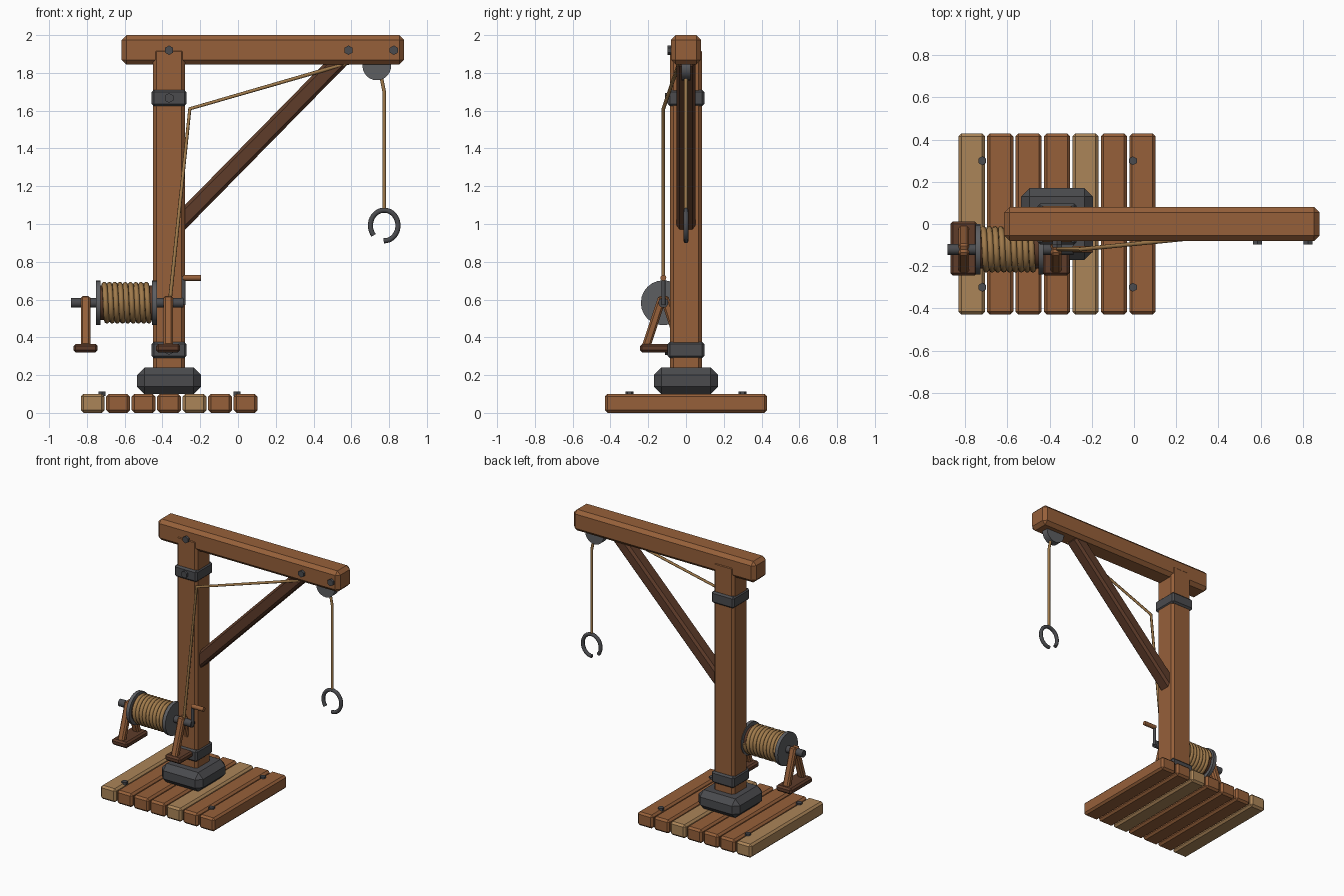
import bpy
import math
from mathutils import Vector

cube = bpy.data.objects.get("Cube")
if cube:
    bpy.data.objects.remove(cube, do_unlink=True)


def material(name, r, g, b):
    m = bpy.data.materials.new(name)
    m.use_nodes = True
    m.diffuse_color = (r, g, b, 1)
    m.node_tree.nodes["Principled BSDF"].inputs["Base Color"].default_value = (r, g, b, 1)
    return m


WOOD = material("brown wood", 0.305, 0.117, 0.042)
PALE = material("pale wood", 0.41, 0.235, 0.098)
DARK = material("dark wood", 0.112, 0.045, 0.023)
IRON = material("dark iron", 0.069, 0.07, 0.076)
STEEL = material("worn steel", 0.11, 0.112, 0.12)
ROPE = material("rope", 0.352, 0.195, 0.07)


def finish(ob, name, mat):
    ob.name = name
    ob.data.materials.append(mat)
    return ob


def box(name, centre, size, mat, bevel=0.015):
    bpy.ops.mesh.primitive_cube_add(size=1, location=centre)
    ob = bpy.context.object
    ob.scale = size
    bpy.ops.object.transform_apply(location=False, rotation=False)
    mod = ob.modifiers.new("chamfer", "BEVEL")
    mod.width = bevel
    mod.segments = 1
    return finish(ob, name, mat)


def beam_between(name, a, b, width, depth, mat, bevel=0.012):
    """Timber running from a to b; width lies along x or the run's plane."""
    a, b = Vector(a), Vector(b)
    ob = box(name, (a + b) / 2, (width, depth, (b - a).length), mat, bevel)
    ob.rotation_mode = "QUATERNION"
    ob.rotation_quaternion = Vector((0, 0, 1)).rotation_difference(b - a)
    return ob


def rod(name, a, b, radius, mat, sides=16):
    a, b = Vector(a), Vector(b)
    bpy.ops.mesh.primitive_cylinder_add(
        vertices=sides, radius=radius, depth=(b - a).length, location=(a + b) / 2,
        rotation=(b - a).to_track_quat("Z", "Y").to_euler())
    if sides > 6:
        bpy.ops.object.shade_smooth_by_angle(angle=math.radians(40))
    return finish(bpy.context.object, name, mat)


def tube(name, points, radius, mat):
    curve = bpy.data.curves.new(name, "CURVE")
    curve.dimensions = "3D"
    curve.bevel_depth = radius
    curve.bevel_resolution = 2
    curve.use_fill_caps = True
    spline = curve.splines.new("POLY")
    spline.points.add(len(points) - 1)
    for p, co in zip(spline.points, points):
        p.co = (*co, 1)
    ob = bpy.data.objects.new(name, curve)
    bpy.context.collection.objects.link(ob)
    return finish(ob, name, mat)


# Plank platform with bolts
for i in range(7):
    box(f"plank_{i + 1}", (-0.77 + i * 0.135, 0, 0.05), (0.125, 0.86, 0.1),
        PALE if i in (0, 4) else WOOD, 0.014)
for x in (-0.72, -0.005):
    for y in (-0.3, 0.3):
        rod("platform_bolt", (x, y, 0.09), (x, y, 0.112), 0.021, IRON, 6)

# Post, footing and iron collars
PX = -0.365
box("footing", (PX, 0, 0.17), (0.34, 0.34, 0.14), IRON, 0.04)
box("post", (PX, 0, 1.02), (0.17, 0.17, 1.82), WOOD, 0.018)
for z in (0.333, 1.667):
    box("collar", (PX, 0, z), (0.185, 0.195, 0.086), IRON, 0.012)
    rod("collar_bolt", (PX, -0.09, z), (PX, -0.112, z), 0.026, IRON, 6)

# Jib and diagonal brace
box("jib", (0.132, 0, 1.922), (1.495, 0.16, 0.156), WOOD, 0.025)
for x in (PX, 0.585, 0.825):
    rod("jib_bolt", (x, -0.07, 1.92), (x, -0.098, 1.92), 0.025, IRON, 6)
beam_between("brace", (-0.33, 0, 0.985), (0.55, 0, 1.88), 0.092, 0.1, DARK, 0.016)

# Pulley and hoisting rope
rod("pulley", (0.735, -0.025, 1.837), (0.735, 0.025, 1.837), 0.076, STEEL, 24)
tube("hoist_rope", [(-0.36, -0.12, 0.6), (-0.255, -0.12, 1.61), (0.6, -0.035, 1.857),
                    (0.7, -0.01, 1.9), (0.75, 0, 1.86), (0.758, 0, 1.78),
                    (0.774, 0, 1.7), (0.774, 0, 1.08)], 0.01, ROPE)

# Open ring hook
hook = []
for i in range(33):
    a = math.radians(-92 + i * 312 / 32)
    hook.append((0.774 + 0.073 * math.cos(a), 0, 0.992 + 0.081 * math.sin(a)))
tube("hook", hook, 0.0135, IRON)

# Winch drum, axle and wound rope
WY, WZ = -0.12, 0.583
rod("axle", (-0.885, WY, WZ), (-0.288, WY, WZ), 0.026, IRON)
rod("drum_core", (-0.73, WY, WZ), (-0.45, WY, WZ), 0.092, DARK, 24)
for x in (-0.752, -0.454):
    rod("drum_flange", (x, WY, WZ), (x + 0.025, WY, WZ), 0.119, STEEL, 24)
turns, steps = 9, 24
coil = []
for i in range(turns * steps + 1):
    a = math.tau * i / steps
    coil.append((-0.715 + 0.25 * i / (turns * steps),
                 WY + 0.096 * math.cos(a), WZ + 0.096 * math.sin(a)))
tube("wound_rope", coil, 0.0145, ROPE)

# Winch trestles
for x in (-0.807, -0.37):
    box("trestle_foot", (x, WY + 0.004, 0.343), (0.128, 0.256, 0.045), DARK, 0.012)
    for side in (-1, 1):
        beam_between("trestle_leg", (x, WY + side * 0.092, 0.35),
                     (x, WY + side * 0.004, 0.615), 0.05, 0.045, WOOD, 0.01)

# Crank
rod("crank_arm", (-0.288, WY, WZ - 0.012), (-0.288, WY, 0.722), 0.011, IRON, 12)
rod("crank_handle", (-0.292, WY, 0.715), (-0.195, WY, 0.715), 0.016, WOOD, 12)
